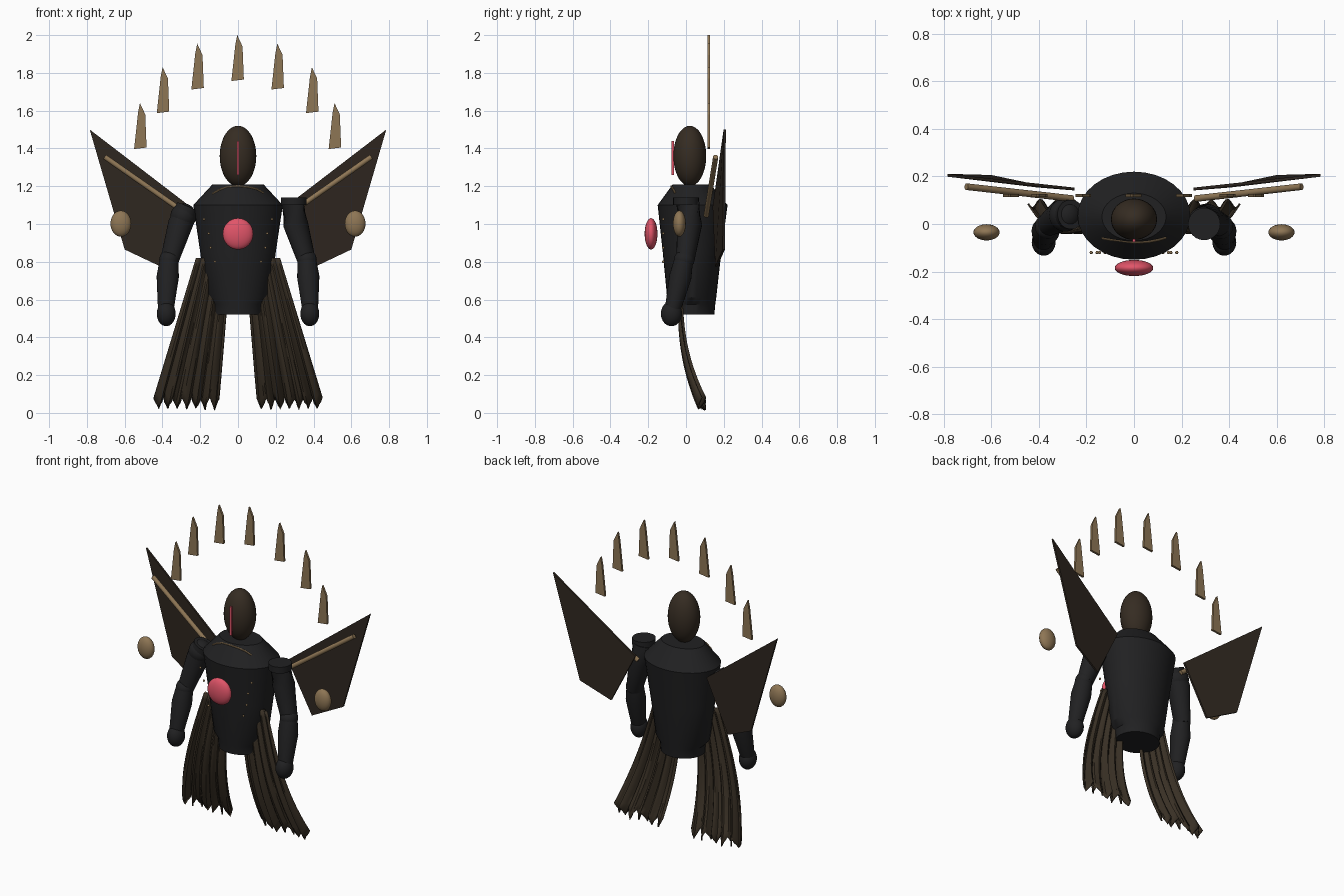
import bpy, bmesh, math, random
from mathutils import Vector

random.seed(4)
old = bpy.data.objects.get("Cube")
if old:
    bpy.data.objects.remove(old)


def material(name, rgb):
    m = bpy.data.materials.new(name)
    m.use_nodes = True
    color = (*rgb, 1)
    m.diffuse_color = color
    bsdf = next(n for n in m.node_tree.nodes if n.type == 'BSDF_PRINCIPLED')
    bsdf.inputs["Base Color"].default_value = color
    bsdf.inputs["Roughness"].default_value = 0.7
    return m


BLACK = material("black armour", (0.015, 0.015, 0.016))
HEAD = material("dark bronze", (0.036, 0.025, 0.016))
WING = material("dark brown", (0.028, 0.020, 0.014))
CLOTH = material("cloth brown", (0.040, 0.029, 0.018))
GOLD = material("dull gold", (0.27, 0.18, 0.09))
RED = material("glowing red", (0.75, 0.09, 0.14))


def finish(name, bm, mat, smooth=True):
    bmesh.ops.recalc_face_normals(bm, faces=bm.faces)
    me = bpy.data.meshes.new(name)
    bm.to_mesh(me)
    bm.free()
    me.materials.append(mat)
    ob = bpy.data.objects.new(name, me)
    bpy.context.collection.objects.link(ob)
    if smooth:
        bpy.ops.object.select_all(action='DESELECT')
        ob.select_set(True)
        bpy.context.view_layer.objects.active = ob
        bpy.ops.object.shade_smooth_by_angle(angle=math.radians(35))
    return ob


def ellipsoid(name, center, radii, mat, seg=32, rings=16):
    bm = bmesh.new()
    bmesh.ops.create_uvsphere(bm, u_segments=seg, v_segments=rings, radius=1)
    bmesh.ops.scale(bm, vec=radii, verts=bm.verts)
    bmesh.ops.translate(bm, vec=center, verts=bm.verts)
    return finish(name, bm, mat)


def skin_rings(bm, rings):
    """Bridge rings of points and cap both ends."""
    loops = [[bm.verts.new(p) for p in ring] for ring in rings]
    n = len(loops[0])
    for a, b in zip(loops, loops[1:]):
        for i in range(n):
            j = (i + 1) % n
            bm.faces.new((a[i], a[j], b[j], b[i]))
    bm.faces.new(loops[0])
    bm.faces.new(loops[-1])


def limb(name, path, radii, mat, sides=24):
    """Tapered tube along a path."""
    pts = [Vector(p) for p in path]
    rings = []
    for i, p in enumerate(pts):
        d = pts[min(i + 1, len(pts) - 1)] - pts[max(i - 1, 0)]
        q = d.to_track_quat('Z', 'Y')
        rings.append([p + q @ Vector((radii[i] * math.cos(t), radii[i] * math.sin(t), 0))
                      for t in (math.tau * k / sides for k in range(sides))])
    bm = bmesh.new()
    skin_rings(bm, rings)
    return finish(name, bm, mat)


def plate(name, outline, thickness, mat):
    """Flat polygon given thickness along y."""
    bm = bmesh.new()
    half = Vector((0, thickness / 2, 0))
    skin_rings(bm, [[Vector(p) + s * half for p in outline] for s in (-1, 1)])
    return finish(name, bm, mat, smooth=False)


# Torso: elliptical rings of (z, x radius, y radius, y centre)
profile = [(0.52, 0.132, 0.12, 0.03), (0.575, 0.135, 0.125, 0.03), (0.61, 0.168, 0.13, 0.03),
           (0.85, 0.2, 0.155, 0.032), (1.1, 0.237, 0.185, 0.035), (1.21, 0.135, 0.1, 0.03)]
bm = bmesh.new()
skin_rings(bm, [[(rx * math.cos(t), yc + ry * math.sin(t), z)
                 for t in (math.tau * k / 32 for k in range(32))]
                for z, rx, ry, yc in profile])
finish("torso", bm, BLACK)

# Head with a narrow glowing slit
ellipsoid("head", (0, 0.02, 1.36), (0.097, 0.087, 0.16), HEAD)
bm = bmesh.new()
bmesh.ops.create_cube(bm, size=1)
bmesh.ops.scale(bm, vec=(0.012, 0.012, 0.18), verts=bm.verts)
bmesh.ops.translate(bm, vec=(0, -0.07, 1.35), verts=bm.verts)
finish("face_slit", bm, RED, smooth=False)

# Chest gem, collar chain and rivets
ellipsoid("chest_gem", (0, -0.185, 0.948), (0.081, 0.034, 0.083), RED)
limb("collar_chain", [(-0.135, -0.06, 1.16), (-0.1, -0.066, 1.18), (-0.06, -0.07, 1.195),
                      (0, -0.078, 1.2), (0.06, -0.075, 1.195), (0.1, -0.068, 1.185),
                      (0.135, -0.058, 1.165)], [0.005] * 7, GOLD, 8)

for side, s in (("right", -1), ("left", 1)):
    for i in range(4):
        x = (0.18, 0.155, 0.145, 0.122)[i]
        ellipsoid(f"{side}_rivet_{i + 1}", (s * x, -0.12, 1.025 - 0.075 * i),
                  (0.007, 0.007, 0.007), GOLD, 10, 6)

    # Arms: the left shoulder is an upright flat-topped cuff, the right one leans in
    if s > 0:
        limb("left_shoulder_cuff", [(0.295, 0, 1.1), (0.295, 0, 1.14)], [0.068, 0.068], BLACK)
        top = [(0.29, 0.01, 1.11), (0.305, 0.02, 1.0)]
    else:
        top = [(-0.265, 0.04, 1.09), (-0.305, 0.035, 1.0)]
    limb(f"{side}_upper_arm", top + [(s * 0.365, -0.005, 0.8)], [0.062, 0.066, 0.048], BLACK)
    if s < 0:
        ellipsoid("right_shoulder", (-0.29, 0.038, 1.04), (0.068, 0.07, 0.07), BLACK)
    ellipsoid(f"{side}_elbow", (s * 0.365, -0.01, 0.81), (0.052, 0.054, 0.052), BLACK)
    limb(f"{side}_forearm", [(s * 0.365, -0.012, 0.81), (s * 0.372, -0.03, 0.72),
                             (s * 0.382, -0.07, 0.55)], [0.05, 0.059, 0.042], BLACK)
    ellipsoid(f"{side}_hand", (s * 0.38, -0.077, 0.525), (0.05, 0.056, 0.066), BLACK)

    # Wing plate, its leading spar and the floating orb
    plate(f"{side}_wing", [(s * 0.785, 0.205, 1.5), (s * 0.6, 0.2, 0.865),
                           (s * 0.41, 0.16, 0.775), (s * 0.25, 0.147, 1.09)], 0.012, WING)
    limb(f"{side}_wing_spar", [(s * 0.705, 0.157, 1.355), (s * 0.26, 0.107, 1.045)],
         [0.014, 0.014], GOLD, 12)
    ellipsoid(f"{side}_orb", (s * 0.62, -0.035, 1.002), (0.055, 0.034, 0.069), GOLD)

    # Pleated skirt panel with a torn hem
    cols, rows = 42, 18
    hem = [0.012 + 0.012 * random.random() if c % 6 == 3 else
           0.02 + 0.05 * abs((c % 6) - 3) / 3 + 0.012 * random.random()
           for c in range(cols + 1)]
    bm = bmesh.new()
    grid = []
    for r in range(rows + 1):
        v = r / rows
        row = []
        for c in range(cols + 1):
            u = c / cols
            inner, outer = 0.04 + 0.06 * v, 0.22 + 0.225 * v
            z = 0.82 + (hem[c] - 0.82) * v
            pleat = (0.006 + 0.012 * v) * math.sin(u * math.tau * 5)
            y = -0.02 + 0.105 * v ** 3 - 0.015 * math.sin(math.pi * v) + pleat
            row.append(bm.verts.new((s * (inner + (outer - inner) * u), y, z)))
        grid.append(row)
    for a, b in zip(grid, grid[1:]):
        for c in range(cols):
            bm.faces.new((a[c], a[c + 1], b[c + 1], b[c]))
    skirt = finish(f"{side}_skirt_panel", bm, CLOTH)
    mod = skirt.modifiers.new("thickness", 'SOLIDIFY')
    mod.thickness = 0.008
    mod.offset = 0

# Crown of floating shards in an arc behind the head
arc = [(0, 1.76), (0.212, 1.715), (0.395, 1.59), (0.515, 1.4)]
shards = [(-x, z) for x, z in arc[:0:-1]] + arc
for i, (x, z) in enumerate(shards):
    plate(f"crown_shard_{i + 1}",
          [(x - 0.035, 0.12, z - 0.003), (x + 0.031, 0.12, z + 0.005),
           (x + 0.024, 0.12, z + 0.18), (x - 0.004, 0.12, z + 0.24),
           (x - 0.014, 0.12, z + 0.19)], 0.014, GOLD)
